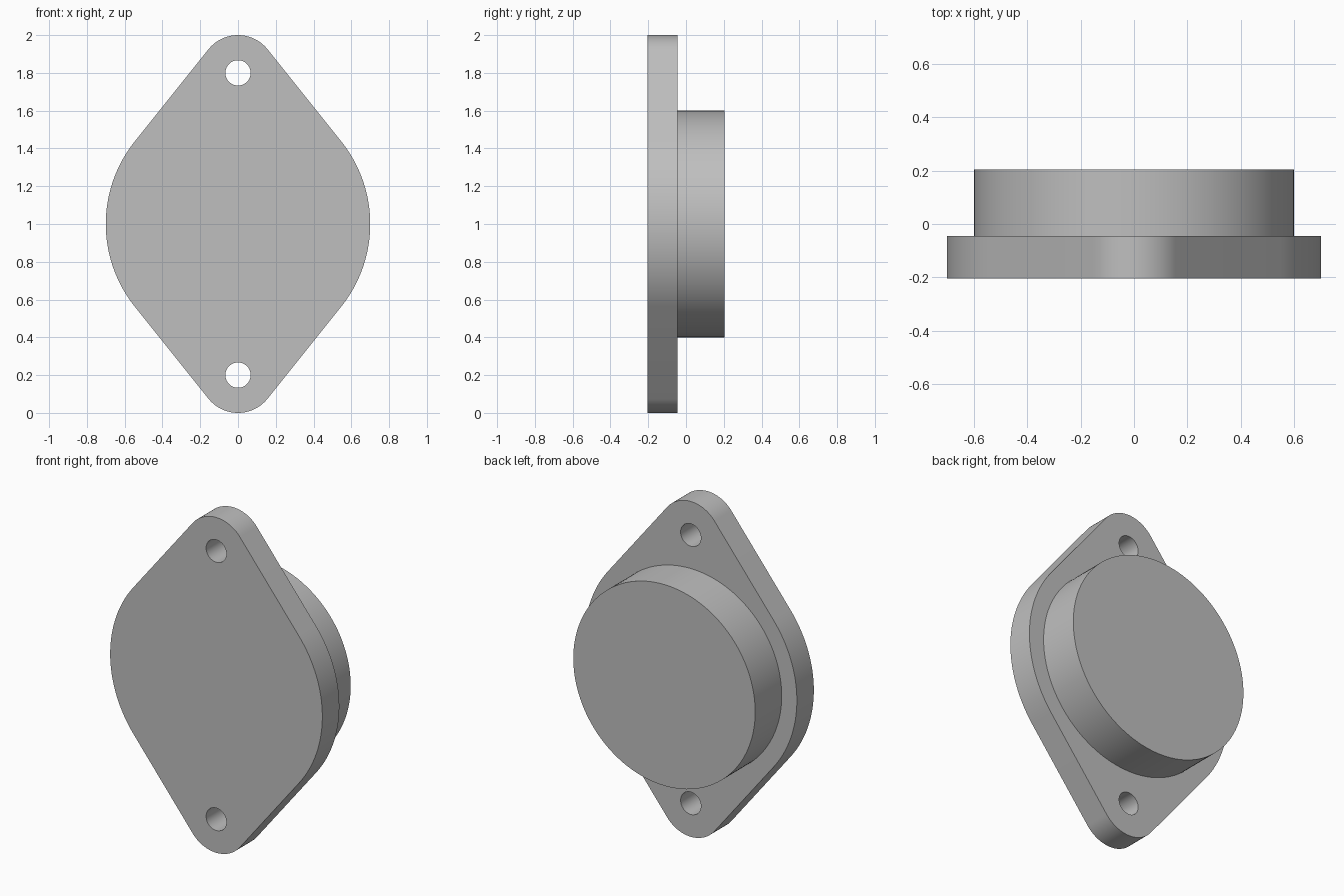
import bpy
import bmesh
from math import asin, cos, sin, pi, radians

cube = bpy.data.objects.get("Cube")
if cube:
    bpy.data.objects.remove(cube, do_unlink=True)

CENTRE_Z = 1.0
BODY_R, TIP_R, TIP_OFFSET = 0.70, 0.20, 0.80
HOLE_R, BOSS_R = 0.067, 0.60
FRONT, STEP, BACK = -0.205, -0.045, 0.205

grey = bpy.data.materials.new("plain_grey")
grey.use_nodes = True
grey.diffuse_color = (0.52, 0.52, 0.52, 1)
grey.node_tree.nodes["Principled BSDF"].inputs["Base Color"].default_value = grey.diffuse_color


def arc(radius, z, start, end, steps):
    """Points on an arc in the xz plane, both ends included."""
    angles = [start + (end - start) * i / steps for i in range(steps + 1)]
    return [(radius * cos(a), z + radius * sin(a)) for a in angles]


def circle(radius, z, steps):
    return arc(radius, z, 0, 2 * pi, steps)[:-1]


def plate(name, loops, y0, y1):
    """Solid between y0 and y1; the first loop is the outline, the others are holes."""
    bm = bmesh.new()
    caps = ([], [])
    for loop in loops:
        rings = [[bm.verts.new((x, y, z)) for x, z in loop] for y in (y0, y1)]
        n = len(loop)
        for i in range(n):
            j = (i + 1) % n
            bm.faces.new((rings[0][i], rings[0][j], rings[1][j], rings[1][i]))
            for cap, ring in zip(caps, rings):
                cap.append(bm.edges.get((ring[i], ring[j])))
    for cap, direction in zip(caps, (-1, 1)):
        bmesh.ops.triangle_fill(bm, use_beauty=True, edges=cap, normal=(0, direction, 0))
    bmesh.ops.recalc_face_normals(bm, faces=bm.faces[:])
    mesh = bpy.data.meshes.new(name)
    bm.to_mesh(mesh)
    bm.free()
    mesh.materials.append(grey)
    obj = bpy.data.objects.new(name, mesh)
    bpy.context.collection.objects.link(obj)
    bpy.ops.object.select_all(action="DESELECT")
    obj.select_set(True)
    bpy.context.view_layer.objects.active = obj
    bpy.ops.object.shade_smooth_by_angle(angle=radians(30))
    return obj


# Flange: a wide round body joined to two rounded tips by tangent lines
t = asin((BODY_R - TIP_R) / TIP_OFFSET)
top_z, bottom_z = CENTRE_Z + TIP_OFFSET, CENTRE_Z - TIP_OFFSET
outline = (arc(BODY_R, CENTRE_Z, -t, t, 32)
           + arc(TIP_R, top_z, t, pi - t, 32)
           + arc(BODY_R, CENTRE_Z, pi - t, pi + t, 32)
           + arc(TIP_R, bottom_z, pi + t, 2 * pi - t, 32))
bolt_holes = [circle(HOLE_R, z, 40) for z in (bottom_z, top_z)]
plate("flange", [outline] + bolt_holes, FRONT, STEP)

# Round boss on the back, set slightly into the flange
plate("round_boss", [circle(BOSS_R, CENTRE_Z, 128)], STEP - 0.03, BACK)
